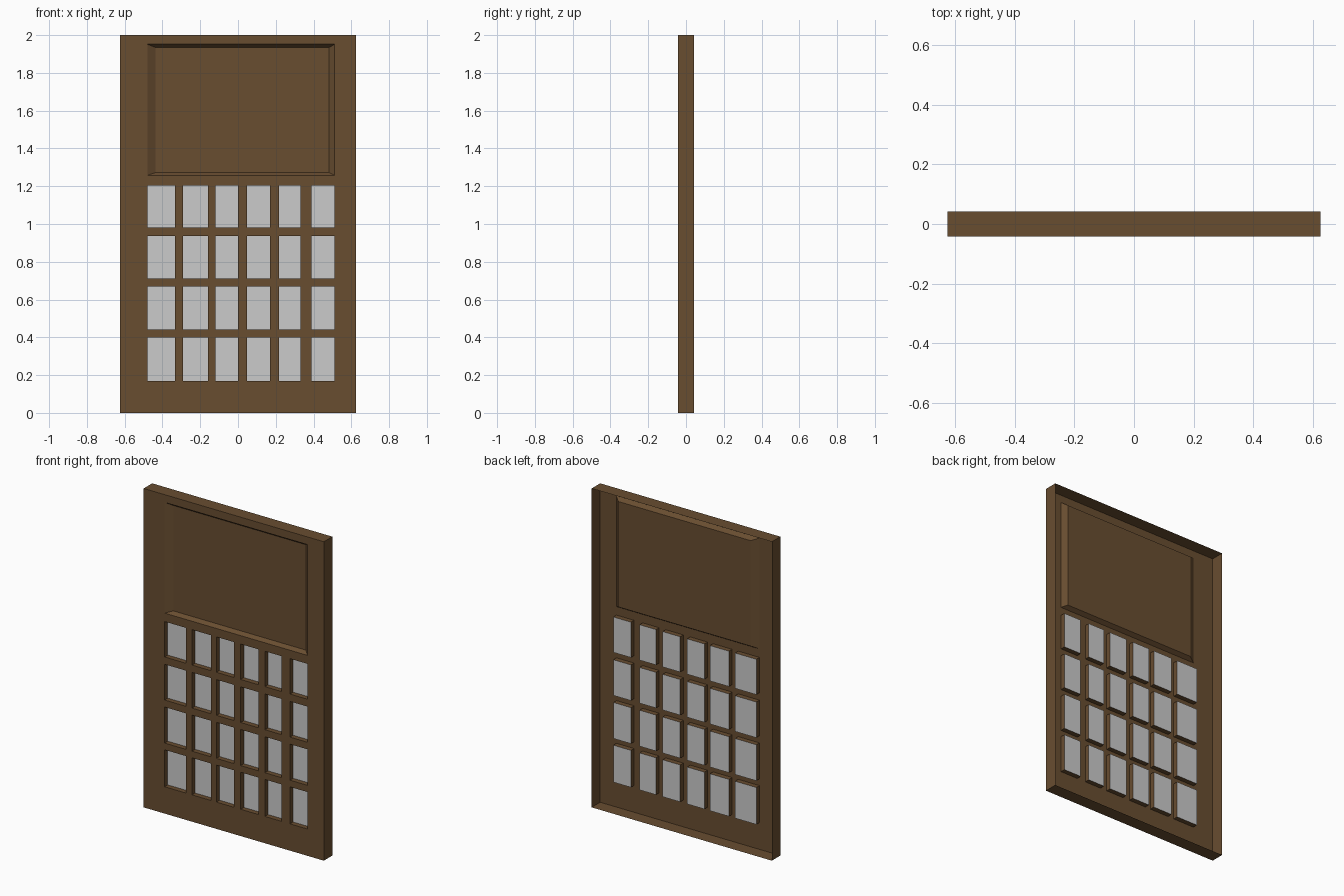
import bpy, bmesh

if "Cube" in bpy.data.objects:
    bpy.data.objects.remove(bpy.data.objects["Cube"])

W, H, Y = 0.625, 2.0, 0.042          # half width, height, half thickness
PANE_Y = -Y + 0.031                  # depth of the glass
PANEL_Y = -Y + 0.025                 # depth of the upper panel
COLS = [(-0.48, -0.333), (-0.29, -0.158), (-0.12, 0.0),
        (0.048, 0.17), (0.216, 0.33), (0.39, 0.512)]
ROWS = [(0.168, 0.4), (0.442, 0.668), (0.712, 0.936), (0.982, 1.204)]
PANEL = (-0.48, 0.512, 1.257, 1.952)
PANEL_INNER = (-0.436, 0.482, 1.273, 1.934)

wood = bpy.data.materials.new("brown_wood")
wood.diffuse_color = (0.14, 0.075, 0.03, 1)
wood.use_nodes = True
wood.node_tree.nodes["Principled BSDF"].inputs["Base Color"].default_value = wood.diffuse_color


def make(name, bm, mat=None):
    bmesh.ops.remove_doubles(bm, verts=bm.verts, dist=1e-5)
    me = bpy.data.meshes.new(name)
    bm.to_mesh(me)
    bm.free()
    ob = bpy.data.objects.new(name, me)
    bpy.context.collection.objects.link(ob)
    if mat:
        me.materials.append(mat)
    return ob


def corners(r, y):
    x0, x1, z0, z1 = r
    return [(x0, y, z0), (x1, y, z0), (x1, y, z1), (x0, y, z1)]


def face(bm, pts):
    return bm.faces.new([bm.verts.new(p) for p in pts])


def walls(bm, a, ya, b, yb):
    """Four faces joining rectangle a to rectangle b."""
    p, q = corners(a, ya), corners(b, yb)
    for i in range(4):
        j = (i + 1) % 4
        face(bm, (p[i], p[j], q[j], q[i]))


windows = [(*c, *r) for r in ROWS for c in COLS]
holes = windows + [PANEL]

# Door shell: pierced front sheet, open at the back
bm = bmesh.new()
xs = sorted({-W, W} | {x for h in holes for x in h[:2]})
zs = sorted({0, H} | {z for h in holes for z in h[2:]})
for x0, x1 in zip(xs, xs[1:]):
    for z0, z1 in zip(zs, zs[1:]):
        cx, cz = (x0 + x1) / 2, (z0 + z1) / 2
        if not any(h[0] < cx < h[1] and h[2] < cz < h[3] for h in holes):
            face(bm, corners((x0, x1, z0, z1), -Y))

# Outer edges (wound to face outward)
edge = (-W, W, 0, H)
walls(bm, edge, Y, edge, -Y)

# Window reveals
for w in windows:
    walls(bm, w, -Y, w, PANE_Y)

# Recessed upper panel with sloping sides
walls(bm, PANEL, -Y, PANEL_INNER, PANEL_Y)
face(bm, corners(PANEL_INNER, PANEL_Y))
make("door_shell", bm, wood)

# Glass panes at the bottom of each reveal
bm = bmesh.new()
for w in windows:
    face(bm, corners(w, PANE_Y))
make("window_panes", bm)
